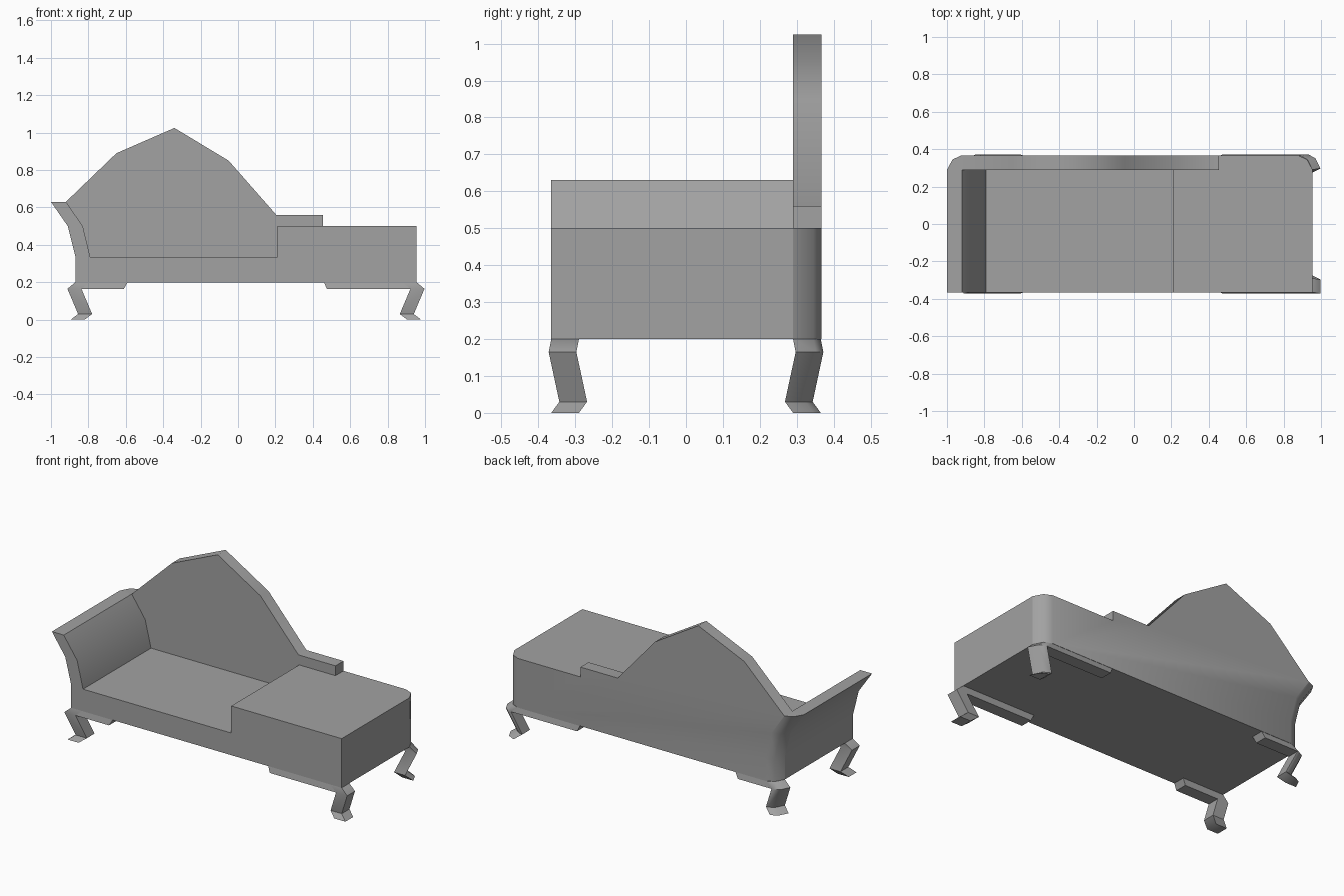
import bpy
import bmesh
import math

cube = bpy.data.objects.get("Cube")
if cube:
    bpy.data.objects.remove(cube, do_unlink=True)

grey = bpy.data.materials.new("plain grey")
grey.use_nodes = True
GREY = (0.36, 0.36, 0.36, 1)
grey.diffuse_color = GREY
grey.node_tree.nodes["Principled BSDF"].inputs["Base Color"].default_value = GREY


def loft(name, rings, angle):
    """Join equal-sized rings of points into a closed solid."""
    bm = bmesh.new()
    loops = [[bm.verts.new(p) for p in ring] for ring in rings]
    n = len(loops[0])
    for a, b in zip(loops, loops[1:]):
        for i in range(n):
            j = (i + 1) % n
            bm.faces.new((a[i], a[j], b[j], b[i]))
    bm.faces.new(loops[0])
    bm.faces.new(loops[-1])
    bmesh.ops.recalc_face_normals(bm, faces=bm.faces)
    mesh = bpy.data.meshes.new(name)
    bm.to_mesh(mesh)
    bm.free()
    mesh.materials.append(grey)
    obj = bpy.data.objects.new(name, mesh)
    bpy.context.collection.objects.link(obj)
    bpy.ops.object.select_all(action='DESELECT')
    obj.select_set(True)
    bpy.context.view_layer.objects.active = obj
    bpy.ops.object.shade_smooth_by_angle(angle=math.radians(angle))
    return obj


FRONT, INNER = -0.365, 0.29

# Outer left side, shared by the seat and the backrest
left_side = [(-0.87, 0.2), (-0.87, 0.34), (-0.91, 0.5), (-1, 0.63)]
right_side = [(0.955, 0.5), (0.955, 0.2)]

# Seat with flared arm and raised end block
seat = left_side + [(-0.92, 0.63), (-0.83, 0.5), (-0.79, 0.335),
                    (0.21, 0.335), (0.21, 0.5)] + right_side
loft("seat_and_arm", [[(x, y, z) for x, z in seat] for y in (FRONT, INNER)], 40)

# Peaked backrest, with both outer corners rounded towards the rear
crest = [(-0.92, 0.63), (-0.65, 0.89), (-0.34, 1.025), (-0.05, 0.85),
         (0.205, 0.56), (0.455, 0.56), (0.455, 0.5)]


def back_ring(y, shift):
    return ([(x + shift, y, z) for x, z in left_side]
            + [(x, y, z) for x, z in crest]
            + [(x - shift, y, z) for x, z in right_side])


loft("backrest", [back_ring(INNER, 0), back_ring(0.345, 0.03),
                  back_ring(0.367, 0.078)], 56)

# Leg levels: height, outer x, inner y
LEVELS = [(0.2, 0.955, 0.29), (0.165, 0.997, 0.297),
          (0.03, 0.94, 0.268), (0, 0.98, 0.29)]
MIRROR_X, WIDTH = 0.0425, 0.075

for side, end in (("left", 1), ("right", -1)):
    def place(x):
        return x if end > 0 else 2 * MIRROR_X - x

    # Inner ends of the rail at its top and bottom
    rail_ends = (0.46, 0.475) if end > 0 else (-0.59, -0.61)
    for depth, sy in (("front", -1), ("back", 1)):
        # Bent leg and foot; the rear legs have a rounded outer corner
        rings = []
        for z, x, y in LEVELS:
            corner = [(x, y + WIDTH)]
            if sy > 0:
                corner = [(x - 0.028, y + 0.055), (x - 0.065, y + WIDTH)]
            outline = [(x - WIDTH, y), (x, y)] + corner + [(x - WIDTH, y + WIDTH)]
            rings.append([(place(px), sy * py, z) for px, py in outline])
        loft(f"{depth}_{side}_leg", rings, 40)

        # Short rail under the seat edge, running inwards from the leg
        rings = []
        for (z, x, y), stop in zip(LEVELS, rail_ends):
            start = place(x - WIDTH)
            rings.append([(start, sy * y, z), (stop, sy * y, z),
                          (stop, sy * (y + WIDTH), z), (start, sy * (y + WIDTH), z)])
        loft(f"{depth}_{side}_rail", rings, 40)
